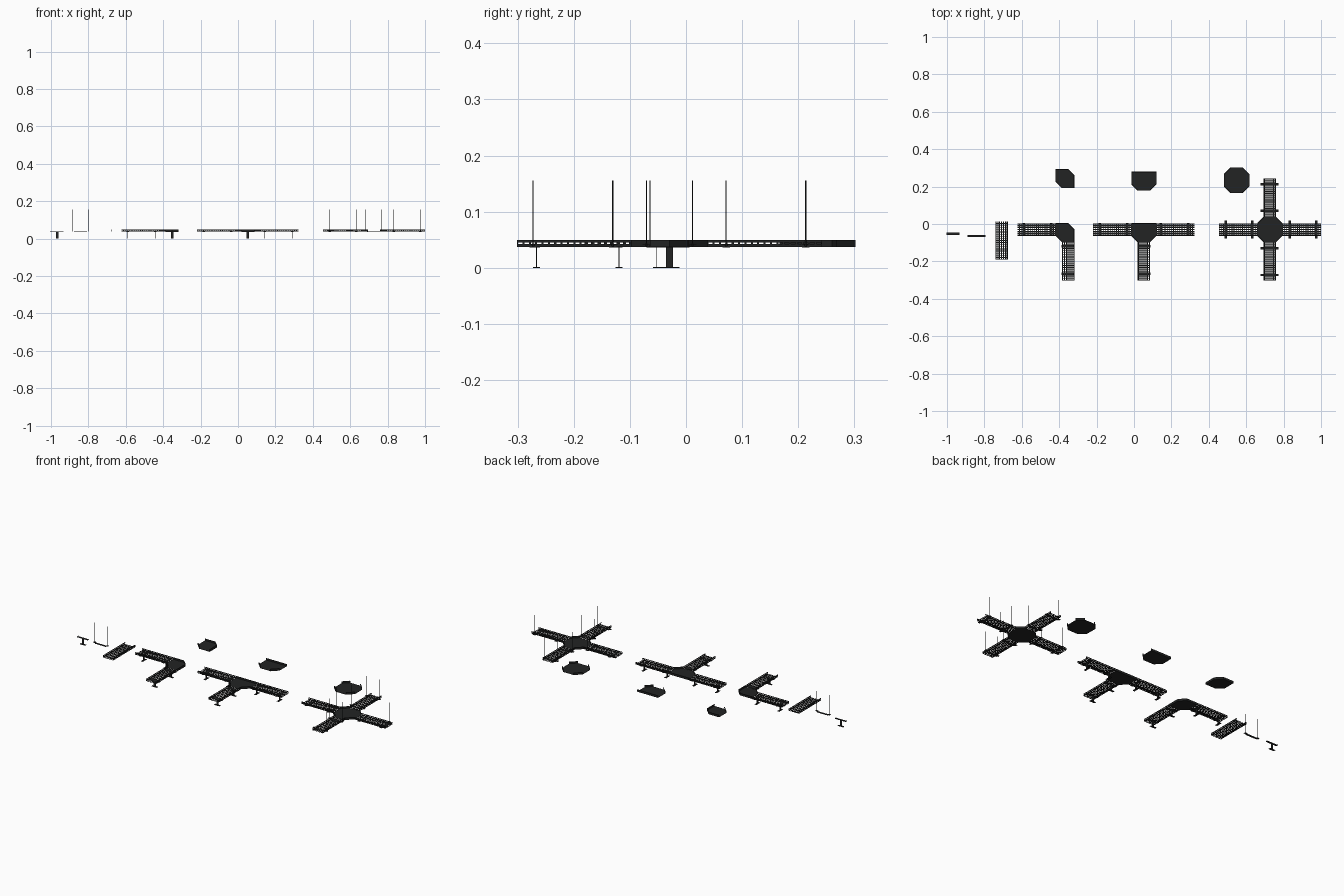
import bpy, bmesh, math
from mathutils import Matrix, Vector

if "Cube" in bpy.data.objects:
    bpy.data.objects.remove(bpy.data.objects["Cube"])

dark = bpy.data.materials.new("dark_metal")
dark.diffuse_color = (0.016, 0.017, 0.017, 1)
dark.use_nodes = True
dark.node_tree.nodes["Principled BSDF"].inputs["Base Color"].default_value = dark.diffuse_color

Z0, Z1 = 0.0373, 0.0498     # tray floor and rim heights
A, B = 0.0335, 0.0675       # junction half opening and half width
L = 0.204                   # tray length
T = 0.001                   # sheet thickness


def finish(name, bm, x, y, rot=0.0, thick=0.0):
    bmesh.ops.remove_doubles(bm, verts=bm.verts, dist=1e-6)
    bmesh.ops.recalc_face_normals(bm, faces=bm.faces)
    me = bpy.data.meshes.new(name)
    bm.to_mesh(me)
    bm.free()
    me.materials.append(dark)
    ob = bpy.data.objects.new(name, me)
    bpy.context.collection.objects.link(ob)
    ob.location = (x, y, 0)
    ob.rotation_euler = (0, 0, rot)
    if thick:
        m = ob.modifiers.new("sheet", 'SOLIDIFY')
        m.thickness = thick
        m.offset = 0
    return ob


def box(bm, x0, x1, y0, y1, z0, z1):
    mat = Matrix.Translation(((x0 + x1) / 2, (y0 + y1) / 2, (z0 + z1) / 2)) \
        @ Matrix.Diagonal((abs(x1 - x0), y1 - y0, z1 - z0, 1))
    bmesh.ops.create_cube(bm, size=1, matrix=mat)


def cyl(bm, x, y, z0, z1, r, n=8):
    bmesh.ops.create_cone(bm, cap_ends=True, segments=n, radius1=r, radius2=r,
                          depth=z1 - z0, matrix=Matrix.Translation((x, y, (z0 + z1) / 2)))


# perforated channel running along local x
def tray(name, x, y, rot=0.0):
    w = A - 0.0005
    zb = Z0 + T / 2
    prof = [(-w + 0.004, Z1 - T / 2), (-w, Z1 - T / 2), (-w, 0.0449), (-w, 0.0424), (-w, zb)]
    holes = {2}
    n_slots, gap = 6, 0.0057
    slot = (2 * w - (n_slots + 1) * gap) / n_slots
    u = -w
    for i in range(n_slots):
        u += gap
        prof.append((u, zb))
        holes.add(len(prof) - 1)
        u += slot
        prof.append((u, zb))
    prof += [(w, zb), (w, 0.0424), (w, 0.0449), (w, Z1 - T / 2), (w - 0.004, Z1 - T / 2)]
    holes.add(len(prof) - 4)
    n = 18
    pitch = L / n
    cuts = [-L / 2]
    for i in range(n):
        c = -L / 2 + (i + 0.5) * pitch
        cuts += [c - pitch * 0.34, c + pitch * 0.34]
    cuts.append(L / 2)
    bm = bmesh.new()
    rows = [[bm.verts.new((c, p, q)) for p, q in prof] for c in cuts]
    for i in range(len(cuts) - 1):
        for j in range(len(prof) - 1):
            if i % 2 and j in holes:
                continue
            bm.faces.new((rows[i][j], rows[i + 1][j], rows[i + 1][j + 1], rows[i][j + 1]))
    finish(name, bm, x, y, rot, T)


# junction pan: solid floor, walls with a small inward lip on the closed edges
def junction(name, pts, open_edges, x, y):
    bm = bmesh.new()
    zb, zt = Z0 + T / 2, Z1 - T / 2
    lo = [bm.verts.new((px, py, zb)) for px, py in pts]
    hi = [bm.verts.new((px, py, zt)) for px, py in pts]
    bm.faces.new(lo)
    k = len(pts)
    for i in range(k):
        if i in open_edges:
            continue
        j = (i + 1) % k
        bm.faces.new((lo[i], lo[j], hi[j], hi[i]))
        a, b = Vector(pts[i]), Vector(pts[j])
        d = (b - a).normalized()
        nrm = Vector((-d.y, d.x)) * 0.004
        q = [bm.verts.new((*(p + nrm), zt)) for p in (b - d * 0.002, a + d * 0.002)]
        bm.faces.new((hi[i], hi[j], q[0], q[1]))
    for v in [v for v in bm.verts if not v.link_faces]:
        bm.verts.remove(v)
    finish(name, bm, x, y, 0, T)


# floor stand: foot plate, strip post and cross arm along local x
def stand(name, x, y, rot=0.0):
    bm = bmesh.new()
    box(bm, -0.018, 0.018, -0.0065, 0.0065, 0, 0.0012)
    box(bm, -0.0065, 0.0065, -0.0007, 0.0007, 0.0012, 0.036)
    box(bm, -0.0335, 0.0335, -0.0065, 0.0065, 0.036, Z0)
    for s in (-1, 1):
        box(bm, s * 0.0335, s * 0.0345, -0.0065, 0.0065, 0.036, 0.0405)
    finish(name, bm, x, y, rot)


# ceiling hanger: stepped bracket along local x with two threaded rods and nuts
def hanger(name, x, y, rot=0.0):
    bm = bmesh.new()
    box(bm, -0.0355, 0.0355, -0.0065, 0.0065, 0.036, Z0)
    for s in (-1, 1):
        box(bm, s * 0.0345, s * 0.0355, -0.0065, 0.0065, Z0, 0.0415)
        box(bm, s * 0.0345, s * 0.048, -0.0065, 0.0065, 0.0403, 0.0415)
        cyl(bm, s * 0.0412, 0, 0.037, 0.1555, 0.001)
        cyl(bm, s * 0.0412, 0, 0.0415, 0.0433, 0.0024, 6)
        cyl(bm, s * 0.0412, 0, 0.0385, 0.0403, 0.0024, 6)
    finish(name, bm, x, y, rot)


H = math.pi / 2
D = B + L / 2               # distance from junction centre to tray centre
CY = -0.0295

ELBOW = [(-B, A), (-B, -A), (-A, -B), (A, -B), (A, 0), (0, A)]
TEE = [(-B, A), (-B, -A), (-A, -B), (A, -B), (B, -A), (B, A)]
CROSS = [(-B, A), (-B, -A), (-A, -B), (A, -B), (B, -A), (B, A), (A, B), (-A, B)]

# single parts
stand("floor_stand_single", -0.967, -0.052)
hanger("ceiling_hanger_single", -0.842, -0.064)
tray("straight_tray_single", -0.708, -0.088, H)

# junction pieces, loose and in their assemblies: name, outline, open edges, x, loose y, arms
layouts = [("elbow", ELBOW, (0, 2), -0.352, 0.26, (2, 3)),
           ("tee", TEE, (0, 2, 4), 0.053, 0.246, (0, 2, 3)),
           ("cross", CROSS, (0, 2, 4, 6), 0.727, 0.234, (0, 1, 2, 3))]
for name, pts, opens, cx, ly, arms in layouts:
    junction(name + "_junction_single", pts, opens, 0.549 if name == "cross" else cx, ly)
    junction(name + "_junction", pts, opens, cx, CY)
    for a in arms:
        dx, dy = round(math.cos(a * H)), round(math.sin(a * H))
        tray(f"{name}_tray_{a}", cx + dx * D, CY + dy * D, a * H)
        for i, off in enumerate((0.09, 0.237)):
            if name == "cross":
                # the hangers on the x run sit slightly to the right
                s = (0.101, 0.243)[i] + (0.005 if a == 0 else -0.006 if a == 2 else 0)
                hanger(f"{name}_hanger_{a}_{i}", cx + dx * s - (0.003 if dy else 0),
                       CY + dy * s, a * H + H)
            else:
                stand(f"{name}_stand_{a}_{i}", cx + dx * off, CY + dy * off, a * H + H)
